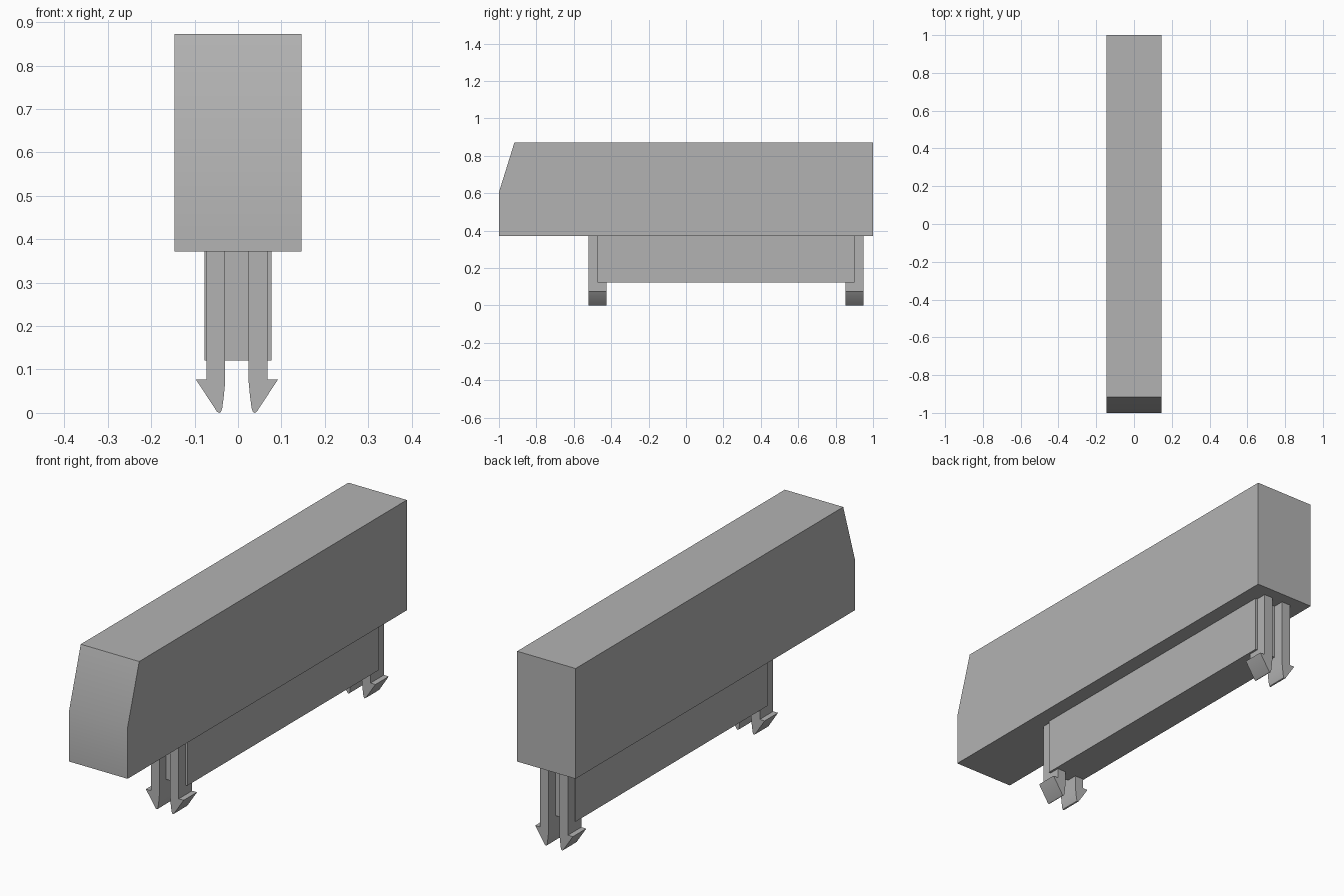
import bpy
import bmesh
from math import radians

cube = bpy.data.objects.get("Cube")
if cube:
    bpy.data.objects.remove(cube, do_unlink=True)

grey = bpy.data.materials.new("plain grey")
grey.use_nodes = True
colour = (0.45, 0.45, 0.45, 1)
grey.diffuse_color = colour
grey.node_tree.nodes["Principled BSDF"].inputs["Base Color"].default_value = colour


def extrude(name, profile, axis, start, end):
    """Extrude a closed outline along x (outline is y, z) or y (outline is x, z)."""
    bm = bmesh.new()

    def point(a, b):
        return (start, a, b) if axis == "x" else (a, start, b)

    face = bm.faces.new([bm.verts.new(point(a, b)) for a, b in profile])
    moved = bmesh.ops.extrude_face_region(bm, geom=[face])["geom"]
    length = end - start
    offset = (length, 0, 0) if axis == "x" else (0, length, 0)
    bmesh.ops.translate(bm, vec=offset,
                        verts=[v for v in moved if isinstance(v, bmesh.types.BMVert)])
    bmesh.ops.recalc_face_normals(bm, faces=bm.faces)
    mesh = bpy.data.meshes.new(name)
    bm.to_mesh(mesh)
    bm.free()
    mesh.materials.append(grey)
    obj = bpy.data.objects.new(name, mesh)
    bpy.context.collection.objects.link(obj)
    bpy.ops.object.select_all(action="DESELECT")
    obj.select_set(True)
    bpy.context.view_layer.objects.active = obj
    bpy.ops.object.shade_smooth_by_angle(angle=radians(30))
    return obj


BASE = 0.372

# Main body with a sloped upper front
extrude("body", [(-1, BASE), (1, BASE), (1, 0.872), (-0.917, 0.872), (-1, 0.605)],
        "x", -0.1465, 0.1465)

# Narrow rail under the body
extrude("rail", [(-0.473, 0.121), (0.9, 0.121), (0.9, BASE), (-0.473, BASE)],
        "x", -0.077, 0.077)

# Barbed snap legs, mirrored in pairs at each end of the rail
leg = [(0.027, BASE), (0.027, 0.072), (0.030, 0.040), (0.034, 0.010),
       (0.037, 0.002), (0.041, 0), (0.046, 0.003),
       (0.0945, 0.077), (0.070, 0.077), (0.070, BASE)]
for end_name, y in (("front", -0.521), ("back", 0.853)):
    for side_name, side in (("left", 1), ("right", -1)):
        extrude(f"{end_name}_{side_name}_snap_leg",
                [(side * x - 0.0025, z) for x, z in leg], "y", y, y + 0.096)
